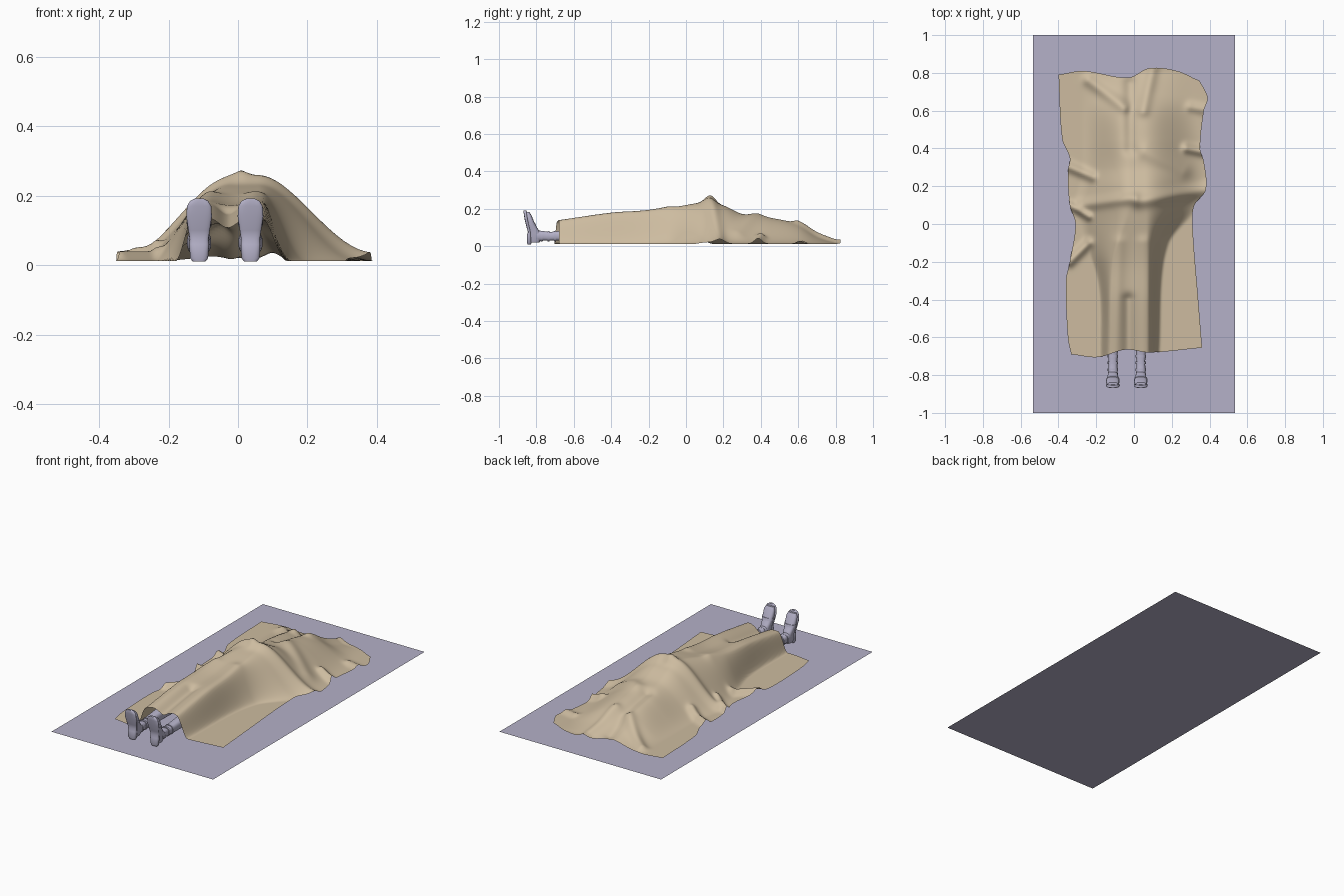
import bpy, bmesh, math
from mathutils import Vector

if "Cube" in bpy.data.objects:
    bpy.data.objects.remove(bpy.data.objects["Cube"])


def material(name, colour):
    mat = bpy.data.materials.new(name)
    mat.use_nodes = True
    mat.diffuse_color = (*colour, 1)
    mat.node_tree.nodes["Principled BSDF"].inputs["Base Color"].default_value = (*colour, 1)
    return mat


lavender = material("lavender grey", (0.46, 0.44, 0.58))
tan = material("tan cloth", (0.61, 0.50, 0.35))


def finish(name, bm, mat, angle=None):
    mesh = bpy.data.meshes.new(name)
    bm.to_mesh(mesh)
    bm.free()
    mesh.materials.append(mat)
    obj = bpy.data.objects.new(name, mesh)
    bpy.context.collection.objects.link(obj)
    if angle:
        bpy.ops.object.select_all(action="DESELECT")
        obj.select_set(True)
        bpy.context.view_layer.objects.active = obj
        bpy.ops.object.shade_smooth_by_angle(angle=math.radians(angle))
    return obj


def curve(points, t):
    """Smooth interpolation through (position, value) pairs."""
    if t <= points[0][0]:
        return points[0][1]
    if t >= points[-1][0]:
        return points[-1][1]
    i = max(k for k in range(len(points) - 1) if points[k][0] <= t)

    def slope(k):
        a, b = points[max(k - 1, 0)], points[min(k + 1, len(points) - 1)]
        return (b[1] - a[1]) / (b[0] - a[0])

    (a, va), (b, vb) = points[i], points[i + 1]
    d = b - a
    u = (t - a) / d
    w = u * u * (3 - 2 * u)
    return va + (vb - va) * w + d * (u * (1 - u) ** 2 * slope(i) - u * u * (1 - u) * slope(i + 1))


def smoothstep(t):
    t = min(max(t, 0), 1)
    return t * t * (3 - 2 * t)


# ground sheet
bm = bmesh.new()
corners = [(-0.535, -1), (0.535, -1), (0.535, 1), (-0.535, 1)]
bm.faces.new([bm.verts.new((x, y, 0)) for x, y in corners])
finish("ground_sheet", bm, lavender)

# blanket outline
left_edge = [(-0.7, -0.33), (-0.6, -0.35), (-0.3, -0.36), (-0.2, -0.34), (0, -0.31),
             (0.1, -0.34), (0.28, -0.35), (0.35, -0.34), (0.45, -0.38), (0.8, -0.4)]
right_edge = [(-0.65, 0.36), (-0.4, 0.34), (0, 0.31), (0.1, 0.32), (0.18, 0.38),
              (0.33, 0.37), (0.4, 0.35), (0.6, 0.37), (0.67, 0.39), (0.77, 0.34)]
foot_edge = [(0, -0.69), (0.2, -0.705), (0.42, -0.665), (0.6, -0.68), (1, -0.655)]
head_edge = [(0, 0.79), (0.18, 0.81), (0.5, 0.775), (0.65, 0.825), (0.85, 0.81), (1, 0.76)]

# body shape under the blanket, along its length
height = [(-0.68, 0.115), (-0.4, 0.155), (-0.2, 0.17), (0.1, 0.222), (0.2, 0.205),
          (0.3, 0.16), (0.45, 0.14), (0.6, 0.105), (0.7, 0.045), (0.8, 0.005)]
centre = [(-0.68, -0.03), (-0.2, -0.02), (0.1, 0.02), (0.8, 0)]
crown = [(-0.68, 0.1), (-0.2, 0.09), (0.1, 0.04), (0.8, 0.05)]
left_reach = [(-0.68, 0.15), (-0.3, 0.17), (0.08, 0.33), (0.3, 0.3), (0.8, 0.28)]
right_reach = [(-0.68, 0.17), (-0.1, 0.2), (0.08, 0.32), (0.2, 0.37), (0.8, 0.29)]

# folds: start, end, height, width
folds = [
    ((0.02, 0.12), (0.38, 0.18), 0.025, 0.035),
    ((0.0, 0.14), (-0.28, 0.1), 0.022, 0.03),
    ((0.06, 0.38), (0.26, 0.28), 0.015, 0.04),
    ((-0.02, 0.4), (-0.02, 0.74), -0.02, 0.035),
    ((-0.05, 0.62), (-0.24, 0.76), 0.022, 0.03),
    ((0.05, 0.6), (0.1, 0.82), 0.02, 0.03),
    ((-0.03, -0.68), (-0.03, -0.4), -0.022, 0.03),
    ((-0.1, -0.68), (-0.08, -0.1), 0.012, 0.035),
    ((0.05, -0.68), (0.05, -0.1), 0.012, 0.035),
    ((0.28, 0.4), (0.38, 0.38), 0.028, 0.025),
    ((0.3, 0.62), (0.4, 0.6), 0.015, 0.025),
    ((-0.24, -0.1), (-0.34, -0.2), 0.028, 0.025),
    ((-0.24, 0.04), (-0.34, 0.1), 0.028, 0.02),
    ((-0.22, 0.25), (-0.36, 0.31), 0.028, 0.025),
]


def fold_height(p, start, end, rise, width):
    a, b = Vector(start), Vector(end)
    u = min(max((p - a).dot(b - a) / (b - a).length_squared, 0), 1)
    return rise * math.exp(-((p - a.lerp(b, u)).length / width) ** 2)


def cloth_height(x, y):
    d = x - curve(centre, y)
    reach = curve(left_reach if d < 0 else right_reach, y)
    flat = curve(crown, y)
    z = curve(height, y) * (1 - smoothstep((abs(d) - flat) / (reach - flat)))
    z += sum(fold_height(Vector((x, y)), *fold) for fold in folds)
    return 0.012 + max(z, 0)


# blanket
bm = bmesh.new()
columns, rows = 90, 150
grid = []
for j in range(rows + 1):
    row = []
    for i in range(columns + 1):
        u, v = i / columns, j / rows
        y = curve(foot_edge, u) * (1 - v) + curve(head_edge, u) * v
        x = curve(left_edge, y) * (1 - u) + curve(right_edge, y) * u
        row.append(bm.verts.new((x, y, cloth_height(x, y))))
    grid.append(row)
for low, high in zip(grid, grid[1:]):
    for i in range(columns):
        bm.faces.new((low[i], low[i + 1], high[i + 1], high[i]))
finish("blanket", bm, tan, 60)


def loft(name, sections, x, along, sides=20):
    """Skin rounded sections given as (position, cross offset, half width, half depth)."""
    bm = bmesh.new()
    rings = []
    for pos, off, wide, deep in sections:
        ring = []
        for k in range(sides):
            a = math.tau * k / sides
            c, s = (math.copysign(abs(f) ** 0.75, f) for f in (math.cos(a), math.sin(a)))
            px, q = x + wide * c, off + deep * s
            ring.append(bm.verts.new((px, q, pos) if along == "z" else (px, pos, q)))
        rings.append(ring)
    for a, b in zip(rings, rings[1:]):
        for k in range(sides):
            n = (k + 1) % sides
            bm.faces.new((a[k], a[n], b[n], b[k]))
    bm.faces.new(rings[0])
    bm.faces.new(rings[-1])
    bmesh.ops.recalc_face_normals(bm, faces=bm.faces)
    return finish(name, bm, lavender, 45)


# sections of the upright boot, its sole and the lower leg
upper = [(0.02, -0.81, 0.02, 0.026), (0.035, -0.807, 0.025, 0.034), (0.07, -0.808, 0.027, 0.034),
         (0.095, -0.82, 0.03, 0.026), (0.13, -0.832, 0.034, 0.02), (0.165, -0.842, 0.033, 0.016),
         (0.183, -0.848, 0.025, 0.01)]
sole = [(0.01, -0.838, 0.018, 0.01), (0.02, -0.838, 0.026, 0.012), (0.06, -0.839, 0.028, 0.012),
        (0.075, -0.837, 0.027, 0.008), (0.1, -0.843, 0.031, 0.009), (0.14, -0.853, 0.037, 0.009),
        (0.17, -0.858, 0.035, 0.009), (0.185, -0.86, 0.026, 0.009), (0.192, -0.861, 0.012, 0.007)]
leg = [(-0.8, 0.055, 0.027, 0.03), (-0.765, 0.055, 0.024, 0.026), (-0.73, 0.052, 0.023, 0.023),
       (-0.68, 0.055, 0.026, 0.026), (-0.5, 0.065, 0.035, 0.035)]

for side, x in (("right", -0.112), ("left", 0.036)):
    loft(f"{side}_boot_upper", upper, x, "z")
    loft(f"{side}_boot_sole", sole, x, "z")
    loft(f"{side}_lower_leg", leg, x, "y")
    # raised cuffs round the ankle and a strap over the instep
    for y in (-0.772, -0.735, -0.7):
        loft(f"{side}_ankle_cuff", [(y - 0.006, 0.054, 0.027, 0.028), (y + 0.006, 0.054, 0.027, 0.028)], x, "y")
    loft(f"{side}_instep_strap", [(0.112, -0.827, 0.035, 0.025), (0.125, -0.83, 0.036, 0.023)], x, "z")
